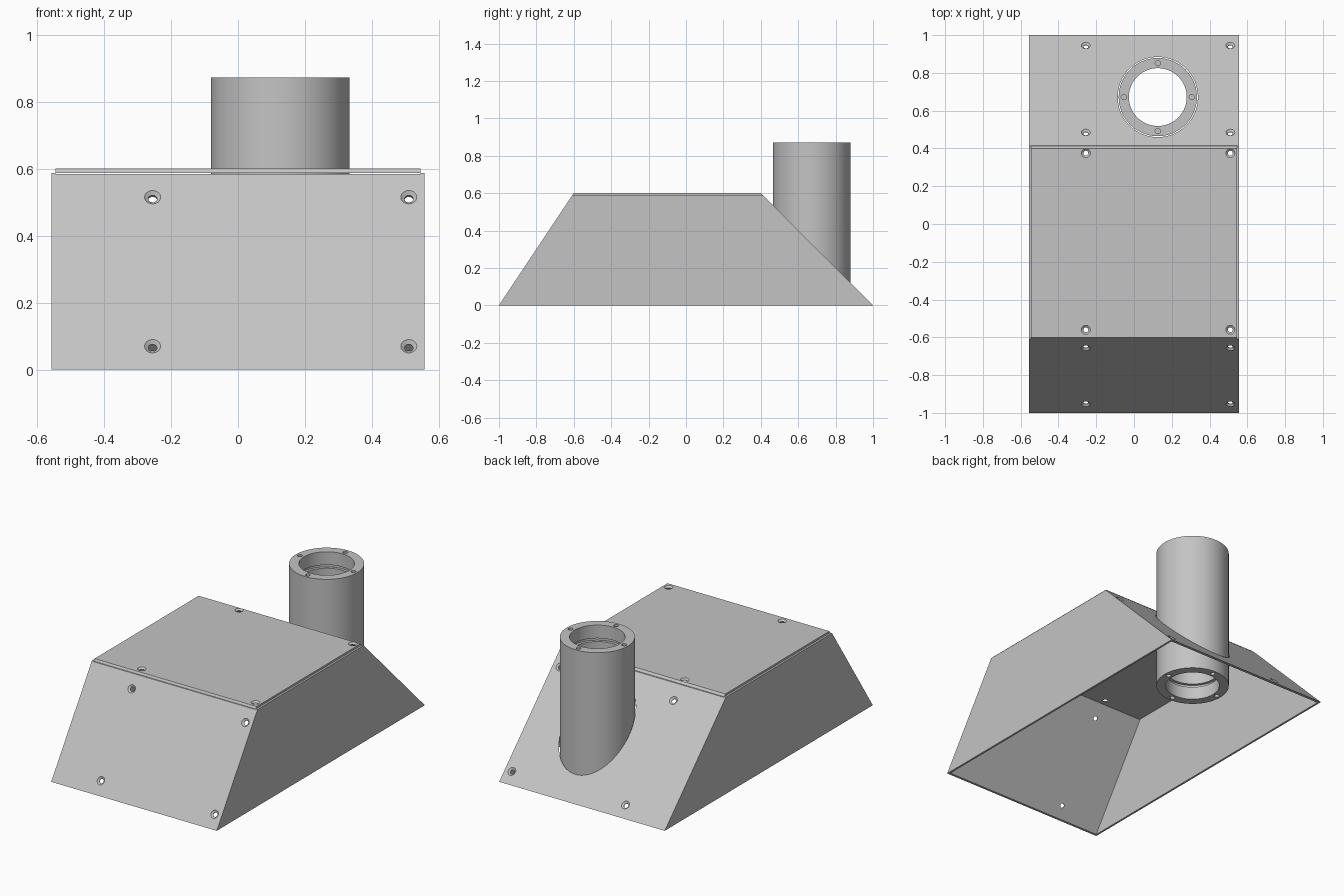
import bpy, bmesh, math
from mathutils import Matrix, Vector

if "Cube" in bpy.data.objects:
    bpy.data.objects.remove(bpy.data.objects["Cube"], do_unlink=True)

W, T, H = 0.557, 0.012, 0.6           # half width, sheet thickness, height
TUBE = Vector((0.126, 0.672, 0))      # tube axis
HOLE_X = (-0.255, 0.51)

grey = bpy.data.materials.new("light grey metal")
grey.use_nodes = True
colour = (0.55, 0.55, 0.55, 1)
grey.diffuse_color = colour
grey.node_tree.nodes["Principled BSDF"].inputs["Base Color"].default_value = colour


def finish(bm, name):
    bmesh.ops.recalc_face_normals(bm, faces=bm.faces)
    mesh = bpy.data.meshes.new(name)
    bm.to_mesh(mesh)
    bm.free()
    mesh.materials.append(grey)
    obj = bpy.data.objects.new(name, mesh)
    bpy.context.collection.objects.link(obj)
    return obj


def lathe(bm, profile, matrix, seg, closed=False):
    """Revolve (radius, height) points; open profiles get capped ends."""
    rings = []
    for r, z in profile:
        rings.append([bm.verts.new(matrix @ Vector((r * math.cos(a), r * math.sin(a), z)))
                      for a in (2 * math.pi * i / seg for i in range(seg))])
    pairs = list(zip(rings, rings[1:]))
    if closed:
        pairs.append((rings[-1], rings[0]))
    else:
        bm.faces.new(rings[0])
        bm.faces.new(rings[-1])
    for a, b in pairs:
        for i in range(seg):
            j = (i + 1) % seg
            bm.faces.new((a[i], a[j], b[j], b[i]))


def panel(name, outline, x0, x1):
    """Extrude a (y, z) outline across x."""
    bm = bmesh.new()
    face = bm.faces.new([bm.verts.new((x0, y, z)) for y, z in outline])
    geom = bmesh.ops.extrude_face_region(bm, geom=[face])["geom"]
    bmesh.ops.translate(bm, vec=(x1 - x0, 0, 0),
                        verts=[v for v in geom if isinstance(v, bmesh.types.BMVert)])
    return finish(bm, name)


def cut(obj, bm):
    """Subtract the cutter mesh and discard it."""
    cutter = finish(bm, "cutter")
    cutter.hide_render = True
    mod = obj.modifiers.new("cut", "BOOLEAN")
    mod.operation, mod.solver, mod.object = "DIFFERENCE", "EXACT", cutter
    bpy.context.view_layer.objects.active = obj
    bpy.ops.object.modifier_apply(modifier=mod.name)
    bpy.data.objects.remove(cutter, do_unlink=True)


def countersinks(bm, spots, normal):
    """Countersunk screw holes at (y, z) spots in both hole columns."""
    turn = Vector(normal).to_track_quat("Z", "Y").to_matrix().to_4x4()
    for x in HOLE_X:
        for y, z in spots:
            lathe(bm, [(0.013, -0.04), (0.013, -0.009), (0.024, 0), (0.024, 0.01)],
                  Matrix.Translation((x, y, z)) @ turn, 24)


def front_y(z):
    return -1 + z / 1.5


def back_y(z):
    return 1 - z


# Side walls
rim = H - T
for name, s in (("left_wall", 1), ("right_wall", -1)):
    panel(name, [(-1, 0), (1, 0), (back_y(rim), rim), (front_y(rim), rim)], s * (W - T), s * W)

# Top plate, with a fine seam to the sloped plates
inner = W - T
top = panel("top_plate", [(front_y(rim), rim), (back_y(rim), rim), (back_y(H), H), (front_y(H), H)],
            -inner, inner)
bm = bmesh.new()
countersinks(bm, [(0.375, H), (-0.56, H)], (0, 0, 1))
cut(top, bm)

# Front sloped plate
edge = rim - 0.003
front = panel("front_plate", [(-1, 0), (front_y(edge), edge),
                              (front_y(edge) + 1.2 * T, edge), (-1 + 1.2 * T, 0)], -inner, inner)
bm = bmesh.new()
countersinks(bm, [(front_y(z), z) for z in (0.07, 0.515)], (0, -1.5, 1))
cut(front, bm)

# Back sloped plate with clearance hole for the tube
back = panel("back_plate", [(1, 0), (back_y(edge), edge),
                            (back_y(edge) - 1.414 * T, edge), (1 - 1.414 * T, 0)], -inner, inner)
bm = bmesh.new()
countersinks(bm, [(back_y(z), z) for z in (0.055, 0.515)], (0, 1, 1))
lathe(bm, [(0.212, 0.02), (0.212, 0.8)], Matrix.Translation(TUBE), 96)
cut(back, bm)

# Vertical tube with an inner groove near each end
top_z, bore, groove, outer = 0.872, 0.153, 0.17, 0.207
bm = bmesh.new()
lathe(bm, [(outer, 0), (outer, top_z), (bore, top_z),
           (bore, top_z - 0.08), (groove, top_z - 0.08), (groove, top_z - 0.1), (bore, top_z - 0.1),
           (bore, 0.1), (groove, 0.1), (groove, 0.08), (bore, 0.08), (bore, 0)],
      Matrix.Translation(TUBE), 96, closed=True)
tube = finish(bm, "tube")

# Blind screw holes in both tube ends
bm = bmesh.new()
for i in range(4):
    a = i * math.pi / 2
    spot = TUBE + Vector((0.18 * math.cos(a), 0.18 * math.sin(a), 0))
    for z0, z1 in ((-0.02, 0.05), (top_z - 0.05, top_z + 0.02)):
        lathe(bm, [(0.014, z0), (0.014, z1)], Matrix.Translation(spot), 20)
cut(tube, bm)

bpy.ops.object.select_all(action="DESELECT")
tube.select_set(True)
bpy.context.view_layer.objects.active = tube
bpy.ops.object.shade_smooth_by_angle(angle=math.radians(30))
